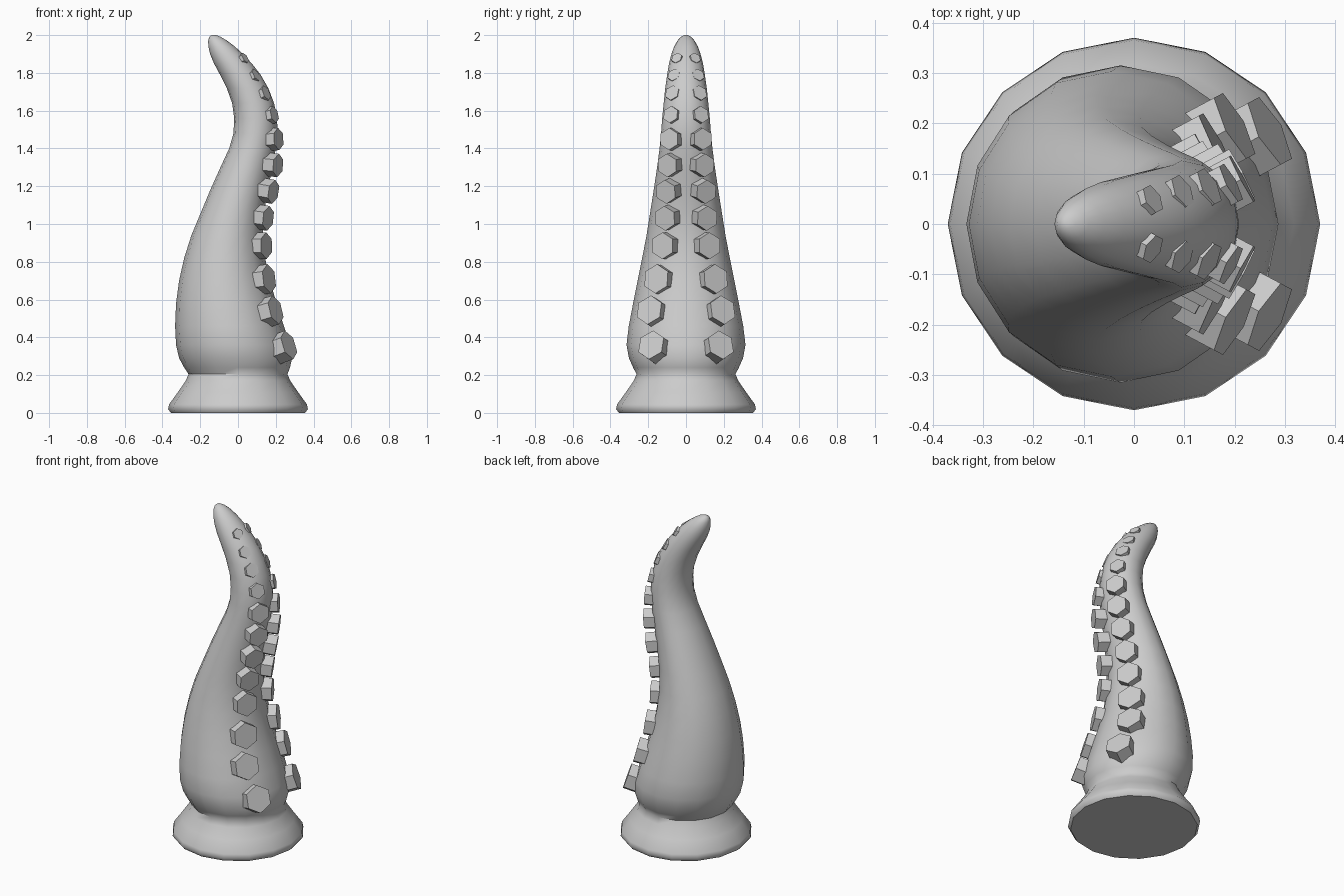
import bpy, bmesh, math
from mathutils import Vector, Matrix

if "Cube" in bpy.data.objects:
    bpy.data.objects.remove(bpy.data.objects["Cube"])

SIDES = 16


def finish(bm, name, smooth):
    bmesh.ops.recalc_face_normals(bm, faces=bm.faces[:])
    mesh = bpy.data.meshes.new(name)
    bm.to_mesh(mesh)
    bm.free()
    obj = bpy.data.objects.new(name, mesh)
    bpy.context.collection.objects.link(obj)
    if smooth:
        bpy.context.view_layer.objects.active = obj
        obj.select_set(True)
        bpy.ops.object.shade_smooth_by_angle(angle=math.radians(50))
        obj.select_set(False)
    return obj


def loft(name, rows):
    """Skin horizontal ellipses given as (z, left x, right x, half depth)."""
    bm = bmesh.new()
    rings = []
    for z, left, right, depth in rows:
        ring = []
        for i in range(SIDES):
            a = math.tau * i / SIDES
            ring.append(bm.verts.new(((left + right) / 2 + (right - left) / 2 * math.cos(a),
                                      depth * math.sin(a), z)))
        rings.append(ring)
    for lo, hi in zip(rings, rings[1:]):
        for i in range(SIDES):
            j = (i + 1) % SIDES
            bm.faces.new((lo[i], lo[j], hi[j], hi[i]))
    bm.faces.new(rings[0])
    bm.faces.new(rings[-1])
    return finish(bm, name, True)


# Flared foot and curling tapered body in one skin
loft("tentacle_body", [
    (0.00, -.355, .355, .355), (0.02, -.37, .37, .37), (0.045, -.365, .365, .365),
    (0.11, -.318, .318, .318), (0.17, -.277, .277, .277), (0.205, -.262, .262, .262),
    (0.24, -.285, .275, .28), (0.29, -.312, .287, .302), (0.36, -.328, .275, .315),
    (0.46, -.333, .243, .303), (0.58, -.328, .205, .28), (0.70, -.312, .168, .256),
    (0.82, -.285, .144, .232), (0.94, -.247, .132, .209), (1.06, -.197, .138, .19),
    (1.18, -.147, .158, .171), (1.30, -.093, .182, .153), (1.40, -.047, .2, .14),
    (1.48, -.024, .209, .132), (1.56, -.02, .207, .126), (1.64, -.031, .191, .118),
    (1.72, -.06, .16, .11), (1.79, -.095, .12, .1), (1.85, -.127, .073, .09),
    (1.90, -.148, .026, .077), (1.94, -.157, -.017, .063), (1.97, -.158, -.057, .046),
    (1.99, -.153, -.09, .028), (2.00, -.14, -.115, .01)])

# Two mirrored rows of hexagonal suckers: outer face centre x, y, z and radius
suckers = [
    (.27, .185, .36, .08), (.20, .195, .545, .079), (.165, .158, .71, .078),
    (.15, .125, .885, .071), (.16, .113, 1.03, .066), (.188, .108, 1.17, .064),
    (.212, .1, 1.31, .062), (.215, .09, 1.45, .059), (.193, .082, 1.58, .046),
    (.15, .075, 1.695, .042), (.097, .066, 1.79, .036), (.038, .05, 1.88, .031)]

bm = bmesh.new()
for i, (x, y, z, r) in enumerate(suckers):
    a, b = suckers[max(i - 1, 0)], suckers[min(i + 1, len(suckers) - 1)]
    slope = (b[0] - a[0]) / (b[2] - a[2])
    for side in (-1, 1):
        n = Vector((0.88, side * 0.47, -slope * 0.88)).normalized()
        across = Vector((0, 0, 1)).cross(n).normalized()
        up = n.cross(across)
        rot = Matrix((across, up, n)).transposed().to_4x4()
        length = 1.5 * r
        centre = Vector((x, side * y, z)) - n * length / 2
        bmesh.ops.create_cone(
            bm, cap_ends=True, segments=6, radius1=r, radius2=r, depth=length,
            matrix=Matrix.Translation(centre) @ rot)
finish(bm, "suckers", False)
